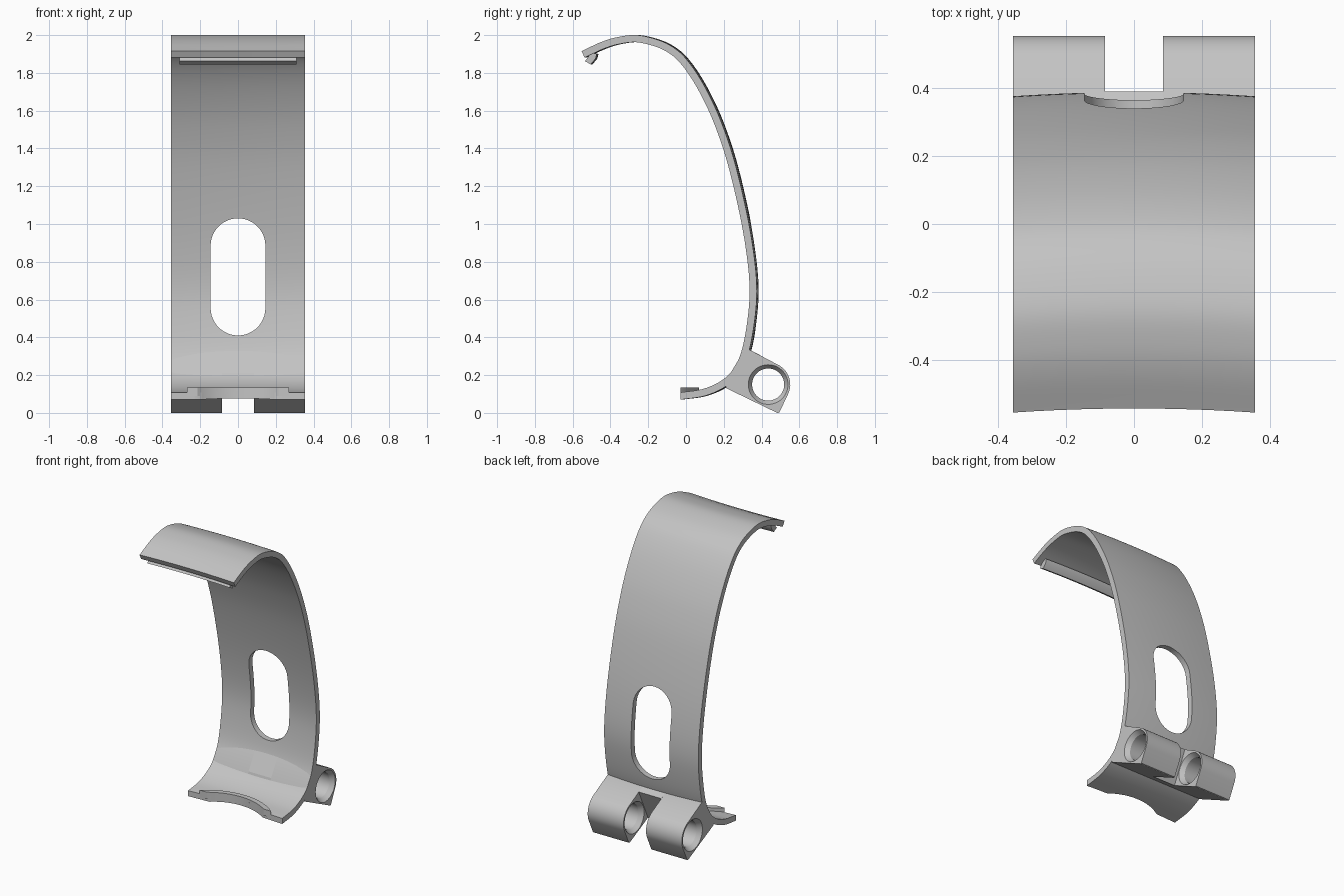
import bpy, bmesh, math
from mathutils import Vector

if "Cube" in bpy.data.objects:
    bpy.data.objects.remove(bpy.data.objects["Cube"])

W = 0.355        # half width of the band
T = 0.038        # band thickness
grey = bpy.data.materials.new("plain_grey")
grey.diffuse_color = (0.55, 0.55, 0.55, 1)
grey.use_nodes = True
grey.node_tree.nodes["Principled BSDF"].inputs["Base Color"].default_value = grey.diffuse_color


def finish(name, bm):
    bmesh.ops.recalc_face_normals(bm, faces=bm.faces[:])
    me = bpy.data.meshes.new(name)
    bm.to_mesh(me)
    bm.free()
    me.materials.append(grey)
    ob = bpy.data.objects.new(name, me)
    bpy.context.collection.objects.link(ob)
    return ob


def loft(name, rings):
    """Closed solid through a list of equal-length point loops."""
    bm = bmesh.new()
    loops = [[bm.verts.new(p) for p in r] for r in rings]
    n = len(loops[0])
    for a, b in zip(loops, loops[1:]):
        for i in range(n):
            j = (i + 1) % n
            bm.faces.new((a[i], a[j], b[j], b[i]))
    bm.faces.new(loops[0])
    bm.faces.new(loops[-1][::-1])
    return finish(name, bm)


def extrude_x(name, yz, x0, x1):
    return loft(name, [[(x, y, z) for y, z in yz] for x in (x0, x1)])


def cut(ob, cutter):
    mod = ob.modifiers.new("cut", 'BOOLEAN')
    mod.operation, mod.solver, mod.object = 'DIFFERENCE', 'EXACT', cutter
    bpy.context.view_layer.update()
    me = bpy.data.meshes.new_from_object(
        ob.evaluated_get(bpy.context.evaluated_depsgraph_get()))
    ob.modifiers.clear()
    ob.data = me
    bpy.data.objects.remove(cutter)


def smooth(ob, angle=30):
    ob.data.shade_smooth()
    ob.data.set_sharp_from_angle(angle=math.radians(angle))


def spline(pts, steps):
    """Smooth curve through 2D points."""
    p = [Vector(q) for q in pts]
    p = [2 * p[0] - p[1]] + p + [2 * p[-1] - p[-2]]
    out = []
    for a, b, c, d in zip(p, p[1:], p[2:], p[3:]):
        for k in range(steps):
            t = k / steps
            out.append(0.5 * (2 * b + (c - a) * t + (2 * a - 5 * b + 4 * c - d) * t * t
                              + (3 * b - a - 3 * c + d) * t ** 3))
    return out + [p[-2]]


def bulge(x):
    return 0.012 * (1 - (x / W) ** 2)


# Band: curved strip with a slight bulge across its width
outer = spline([(-.553, 1.915), (-.45, 1.963), (-.36, 1.99), (-.257, 2.0), (-.14, 1.972),
                (-.06, 1.93), (0, 1.875), (.07, 1.777), (.14, 1.647), (.198, 1.51),
                (.257, 1.33), (.315, 1.09), (.355, .87), (.374, .68), (.367, .52),
                (.335, .333), (.285, .215), (.21, .14), (.1, .09), (-.03, .07)], 5)
inner = []
for i, p in enumerate(outer):
    t = outer[min(i + 1, len(outer) - 1)] - outer[max(i - 1, 0)]
    inner.append(p + Vector((t.y, -t.x)).normalized() * T)
inner[-1].x = -.03
section = outer + inner[::-1]
xs = [W * (i / 6 - 1) for i in range(13)]
band = loft("band", [[(x, p.x + bulge(x), p.y) for p in section] for x in xs])

# Long rounded slot through the back of the band
slot = []
for cz, start in ((.885, 0), (.555, math.pi)):
    for k in range(25):
        a = start + math.pi * k / 24
        slot.append((.145 * math.cos(a), cz + .145 * math.sin(a)))
cut(band, loft("slot_cutter", [[(x, y, z) for x, z in slot] for y in (.2, .6)]))

# Concave arc in the lower front edge
CY, R0, R1 = -.3445, .38, .4145
circle = [(R0 * math.cos(math.tau * k / 96), CY + R0 * math.sin(math.tau * k / 96))
          for k in range(96)]
cut(band, loft("arc_cutter", [[(x, y, z) for x, y in circle] for z in (-.1, .4)]))
smooth(band)

# Raised lip following the concave arc


def arc(r, n=32):
    a0 = math.asin((-.03 - CY) / r)
    return [(r * math.cos(a0 + (math.pi - 2 * a0) * k / n),
             CY + r * math.sin(a0 + (math.pi - 2 * a0) * k / n)) for k in range(n + 1)]


lip = arc(R0) + arc(R1)[::-1]
smooth(loft("lower_lip", [[(x, y, z) for x, y in lip] for z in (.09, .135)]))

# Hook rib under the upper tip
rib = [(-.508, 1.91), (-.475, 1.90), (-.482, 1.875), (-.507, 1.845), (-.538, 1.862), (-.52, 1.885)]
rx = [.31 * (i / 6 - 1) for i in range(13)]
smooth(loft("upper_hook_rib", [[(x, y + bulge(x), z) for y, z in rib] for x in rx]))

# Hinge: two knuckles joined to the band by a wedge
HY, HZ = .435, .15
nose = [(HY + .117 * math.cos(math.radians(a)), HZ + .117 * math.sin(math.radians(a)))
        for a in range(64, -27, -6)]
knuckle = [(.31, .335), (.335, .335)] + nose + [(.497, .008), (.492, .001), (.483, 0),
                                               (.21, .132), (.235, .21)]
for name, x0, x1 in (("left_knuckle", -W, -.085), ("right_knuckle", .085, W)):
    ob = extrude_x(name, knuckle, x0, x1)
    rings = [(x0 - .01, .1117), (x0 + .03, .085), (x1 - .03, .085), (x1 + .01, .1117)]
    # Pin hole with flared mouths
    cut(ob, loft("pin_cutter", [[(x, HY + r * math.cos(math.tau * k / 48),
                                  HZ + r * math.sin(math.tau * k / 48))
                                 for k in range(48)] for x, r in rings]))
    smooth(ob)

wedge = [(.31, .335), (.335, .335), (.388, .308), (.288, .094), (.21, .132), (.235, .21)]
extrude_x("hinge_wedge", wedge, -.085, .085)
